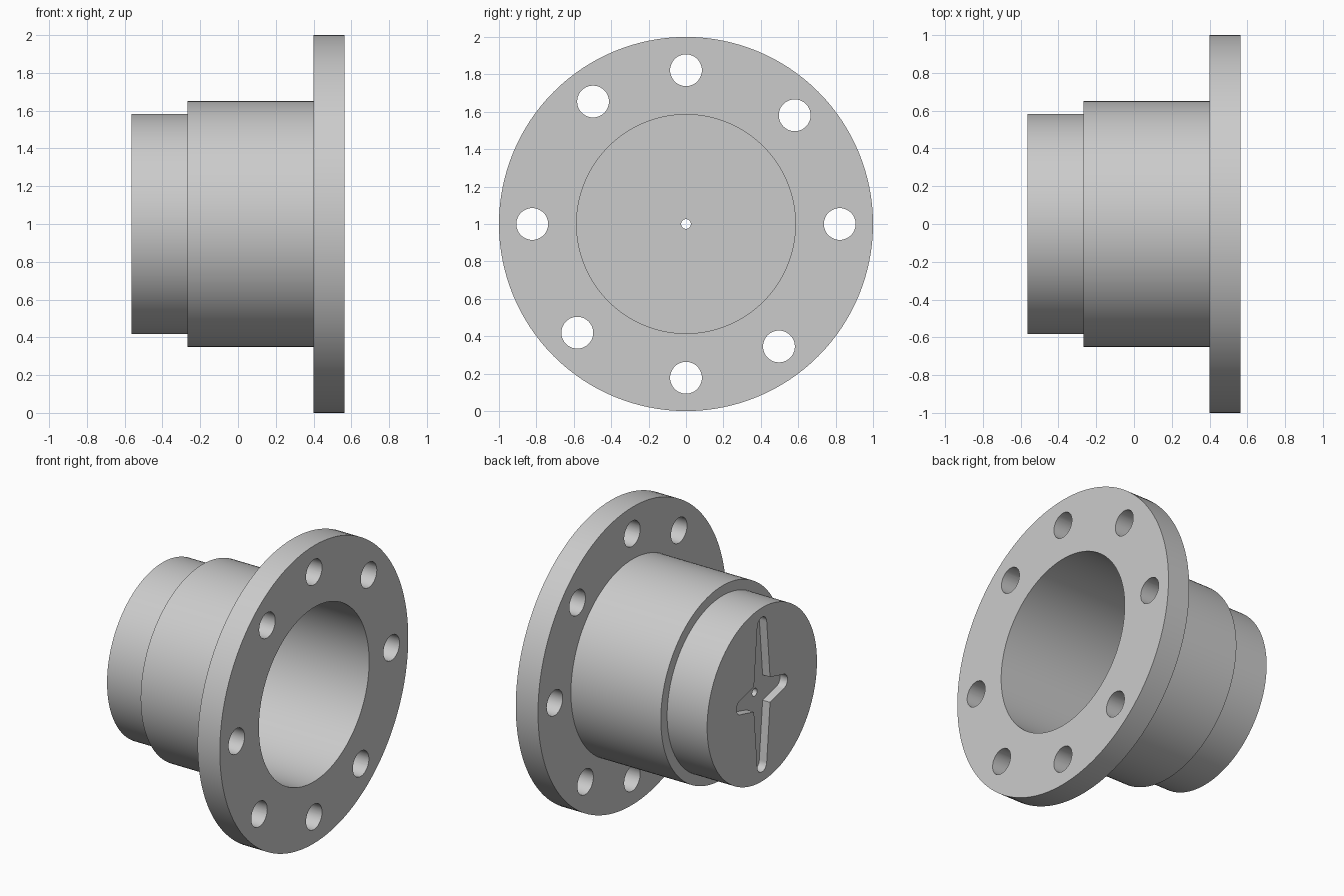
import bpy, bmesh, math
from mathutils import Matrix, Vector

if "Cube" in bpy.data.objects:
    bpy.data.objects.remove(bpy.data.objects["Cube"])

SEG = 128
grey = bpy.data.materials.new("light_grey")
grey.diffuse_color = (0.6, 0.6, 0.6, 1)
grey.use_nodes = True
grey.node_tree.nodes["Principled BSDF"].inputs["Base Color"].default_value = grey.diffuse_color


def make_object(name, bm):
    bmesh.ops.recalc_face_normals(bm, faces=bm.faces)
    mesh = bpy.data.meshes.new(name)
    bm.to_mesh(mesh)
    bm.free()
    mesh.materials.append(grey)
    obj = bpy.data.objects.new(name, mesh)
    bpy.context.collection.objects.link(obj)
    return obj


def revolve(name, profile):
    """Turn a closed (x, radius) profile about the x axis through z = 1."""
    bm = bmesh.new()
    rings = []
    for i in range(SEG):
        a = 2 * math.pi * i / SEG
        rings.append([bm.verts.new((x, r * math.cos(a), 1 + r * math.sin(a)))
                      for x, r in profile])
    n = len(profile)
    for i in range(SEG):
        p, q = rings[i], rings[(i + 1) % SEG]
        for j in range(n):
            k = (j + 1) % n
            bm.faces.new((p[j], p[k], q[k], q[j]))
    return make_object(name, bm)


def cut(target, cutter):
    mod = target.modifiers.new("cut", 'BOOLEAN')
    mod.operation, mod.solver, mod.object = 'DIFFERENCE', 'EXACT', cutter
    bpy.context.view_layer.objects.active = target
    bpy.ops.object.modifier_apply(modifier=mod.name)
    bpy.data.objects.remove(cutter, do_unlink=True)


def bolt_hole(angle):
    a = math.radians(angle)
    bm = bmesh.new()
    place = (Matrix.Translation((0.5, 0.822 * math.cos(a), 1 + 0.822 * math.sin(a)))
             @ Matrix.Rotation(math.pi / 2, 4, 'Y'))
    bmesh.ops.create_cone(bm, cap_ends=True, segments=48, radius1=0.085,
                          radius2=0.085, depth=0.5, matrix=place)
    return make_object("bolt_hole_cutter", bm)


def cross_slot(depth):
    """Four tapered, round-ended arms as one prism in the end face."""
    base, tip = 0.085, 0.05
    outline = []
    for i, reach in enumerate((0.27, 0.52, 0.27, 0.52)):
        turn = Matrix.Rotation(i * math.pi / 2, 2)
        arm = [(base, -base)]
        for s in range(13):
            t = math.pi * (s / 12 - 0.5)
            arm.append((reach - tip + tip * math.cos(t), tip * math.sin(t)))
        outline += [turn @ Vector(p) for p in arm]
    bm = bmesh.new()
    face = bm.faces.new([bm.verts.new((-0.7, p.x, 1 + p.y)) for p in outline])
    ext = bmesh.ops.extrude_face_region(bm, geom=[face])
    moved = [v for v in ext["geom"] if isinstance(v, bmesh.types.BMVert)]
    bmesh.ops.translate(bm, verts=moved, vec=(0.7 - 0.565 + depth, 0, 0))
    return make_object("cross_slot_cutter", bm)


# Flanged cup: stepped barrel, wide bore from the flange side, small shaft hole
hub = revolve("flanged_hub", [
    (-0.565, 0.026), (-0.565, 0.583), (-0.268, 0.583), (-0.268, 0.65),
    (0.40, 0.65), (0.40, 1.0), (0.565, 1.0), (0.565, 0.585),
    (-0.258, 0.585), (-0.258, 0.026)])

# Bolt circle, with two holes off the regular spacing
for angle in (0, 45, 90, 127.2, 180, 225, 270, 307.2):
    cut(hub, bolt_hole(angle))

# Cross-shaped recess in the closed end
cut(hub, cross_slot(0.055))

bpy.ops.object.select_all(action='DESELECT')
hub.select_set(True)
bpy.context.view_layer.objects.active = hub
bpy.ops.object.shade_smooth_by_angle(angle=math.radians(30))
